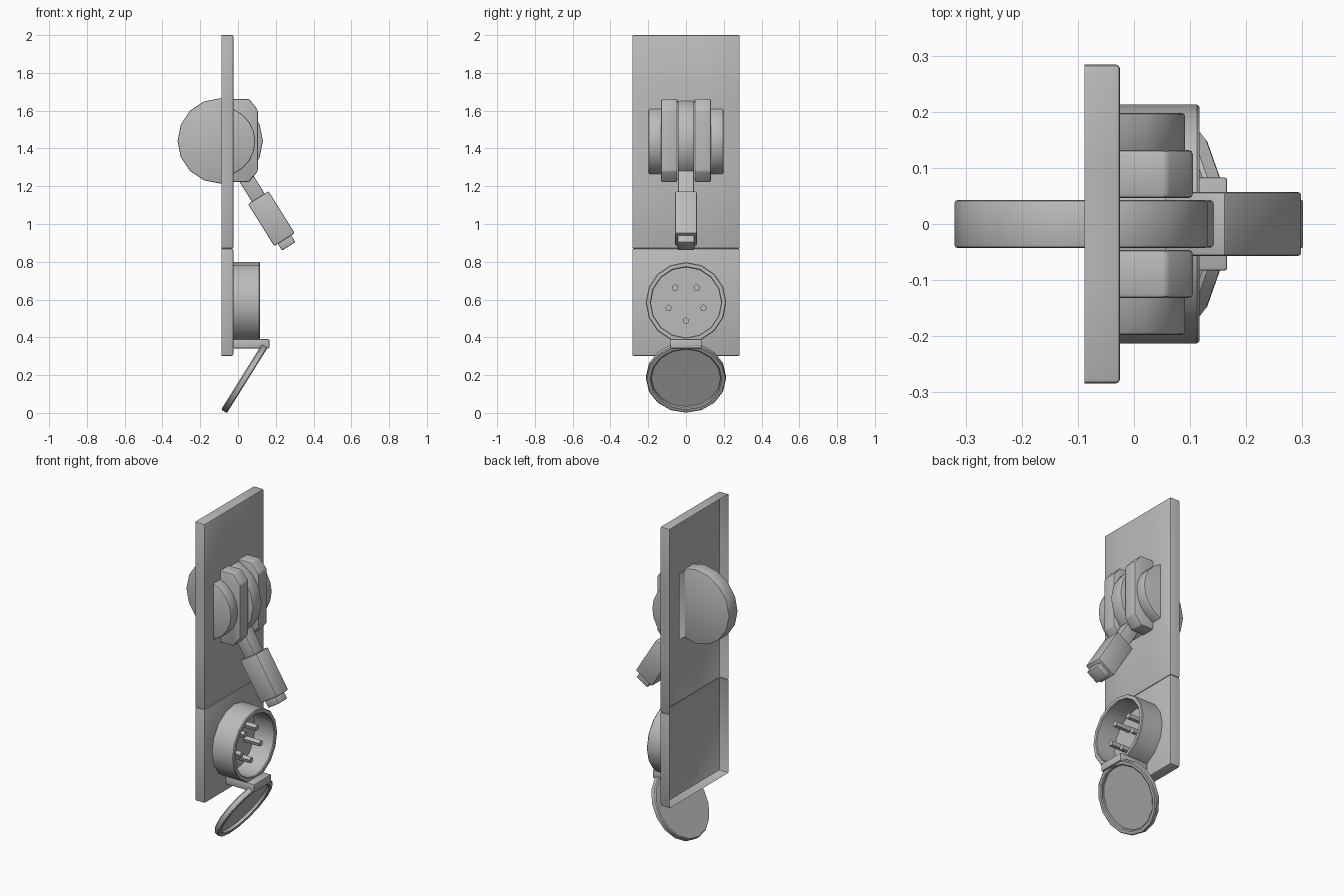
import bpy, bmesh, math
from mathutils import Matrix, Vector

if "Cube" in bpy.data.objects:
    bpy.data.objects.remove(bpy.data.objects["Cube"])

grey = bpy.data.materials.new("plain_grey")
grey.diffuse_color = (0.5, 0.5, 0.5, 1)
grey.use_nodes = True
grey.node_tree.nodes["Principled BSDF"].inputs["Base Color"].default_value = grey.diffuse_color


def frame(ax, ay, az, origin=(0, 0, 0)):
    m = Matrix((ax, ay, az)).transposed().to_4x4()
    m.translation = Vector(origin)
    return m


ALONG_Y = frame((1, 0, 0), (0, 0, 1), (0, -1, 0))
ALONG_X = frame((0, 1, 0), (0, 0, 1), (1, 0, 0))


def bevel_sharp(bm, width, segs=2):
    edges = [e for e in bm.edges if len(e.link_faces) == 2 and e.calc_face_angle(0) > math.radians(35)]
    bmesh.ops.bevel(bm, geom=edges, offset=width, segments=segs, profile=0.5, affect='EDGES', clamp_overlap=True)


def finish(name, bm):
    for f in bm.faces:
        f.smooth = True
    for e in bm.edges:
        e.smooth = len(e.link_faces) == 2 and e.calc_face_angle(0) < math.radians(30)
    me = bpy.data.meshes.new(name)
    bm.to_mesh(me)
    bm.free()
    me.materials.append(grey)
    ob = bpy.data.objects.new(name, me)
    bpy.context.collection.objects.link(ob)
    return ob


def stack(name, loops, m, bevel=0.0, cap_start=True, open_below=None):
    """Skin a list of equal-length loops of local points, cap the ends, place with m."""
    bm = bmesh.new()
    rings = [[bm.verts.new(p) for p in lp] for lp in loops]
    n = len(rings[0])
    for a, b in zip(rings, rings[1:]):
        for i in range(n):
            j = (i + 1) % n
            bm.faces.new((a[i], a[j], b[j], b[i]))
    bm.faces.new(rings[-1])
    if cap_start:
        bm.faces.new(rings[0][::-1])
    bm.normal_update()
    if open_below is not None:   # drop the hidden back face of a shell
        bmesh.ops.delete(bm, geom=[f for f in bm.faces if all(v.co.x < open_below for v in f.verts)], context='FACES')
        bm.normal_update()
    if bevel:
        bevel_sharp(bm, bevel)
    bm.transform(m)
    bm.normal_update()
    return finish(name, bm)


def prism(name, pts, h0, h1, m, bevel=0.0, **kw):
    return stack(name, [[(x, y, h) for x, y in pts] for h in (h0, h1)], m, bevel, **kw)


def circle(r, n, cx=0, cy=0, start=0.0):
    return [(cx + r * math.cos(start + math.tau * i / n), cy + r * math.sin(start + math.tau * i / n)) for i in range(n)]


def lathe(name, profile, n, m, **kw):
    return stack(name, [[(x, y, h) for x, y in circle(r, n)] for r, h in profile], m, **kw)


# Two open-backed panel trays meeting at a seam
BACK, FRONT, SEAM = -0.088, -0.025, 0.87


def tray(name, z0, z1, slot=None):
    bm = bmesh.new()
    bmesh.ops.create_cube(bm, size=1)
    bm.transform(Matrix.Translation(((BACK + FRONT) / 2, 0, (z0 + z1) / 2)) @ Matrix.Diagonal((FRONT - BACK, 0.568, z1 - z0, 1)))
    bm.normal_update()
    bmesh.ops.delete(bm, geom=[f for f in bm.faces if f.normal.x < -0.9], context='FACES')
    bm.normal_update()
    bevel_sharp(bm, 0.007)
    bm.normal_update()
    walls = [f for f in bm.faces if abs(f.normal.z) > 0.95 and abs(f.calc_center_median().z - SEAM) < 0.004]
    bmesh.ops.delete(bm, geom=walls, context='FACES')
    if slot:
        hy, s0, s1 = slot
        for co, no in (((0, hy, 0), (0, 1, 0)), ((0, -hy, 0), (0, 1, 0)), ((0, 0, s0), (0, 0, 1)), ((0, 0, s1), (0, 0, 1))):
            bmesh.ops.bisect_plane(bm, geom=bm.verts[:] + bm.edges[:] + bm.faces[:], plane_co=co, plane_no=no)
        bm.normal_update()
        hole = []
        for f in bm.faces:
            c = f.calc_center_median()
            if f.normal.x > 0.9 and abs(c.y) < hy and s0 < c.z < s1:
                hole.append(f)
        bmesh.ops.delete(bm, geom=hole, context='FACES')
    bm.normal_update()
    finish(name, bm)


tray("upper_panel", SEAM, 2.0, slot=(0.1, 1.24, 1.64))
tray("lower_panel", 0.302, SEAM)

# Switch wheel passing through the panel
CX, CZ = -0.094, 1.44
prism("switch_wheel", circle(0.226, 16, CX, CZ), -0.043, 0.043, ALONG_Y, 0.006)

# Brackets and rounded cheeks on both sides of the wheel
bracket = [(-0.025, 1.222), (0.058, 1.222), (0.105, 1.28), (0.105, 1.605), (0.058, 1.662), (-0.025, 1.662)]
half = math.acos((-0.025 - CX) / 0.185)
cheek = [(CX + 0.185 * math.cos(a), CZ - 0.003 + 0.185 * math.sin(a))
         for a in (half * (k / 4 - 1) for k in range(9))]
for side, s in (("left", 1), ("right", -1)):
    b0, b1 = sorted((s * 0.046, s * 0.132))
    c0, c1 = sorted((s * 0.125, s * 0.198))
    prism(side + "_bracket", bracket, b0, b1, ALONG_Y, 0.008, open_below=-0.02)
    prism(side + "_cheek", cheek, c0, c1, ALONG_Y, 0.006, open_below=-0.02)

# Lever running radially out of the wheel
d, nrm = Vector((0.53, -0.85)).normalized(), Vector((0.85, 0.53)).normalized()
hub = Vector((-0.083, 1.445))
for name, t0, t1, w, y in (("lever_neck", 0.15, 0.37, 0.04, 0.042),
                           ("lever_grip", 0.36, 0.622, 0.064, 0.057),
                           ("lever_tip", 0.61, 0.664, 0.042, 0.044)):
    rect = [hub + d * t + nrm * (w * k) for t, k in ((t0, -1), (t1, -1), (t1, 1), (t0, 1))]
    prism(name, [tuple(p) for p in rect], -y, y, ALONG_Y, 0.006)

# Socket cup with five pins
SZ = 0.585
cup = ALONG_X @ Matrix.Translation((0, SZ, 0))
lathe("socket_cup", [(0.213, -0.025), (0.213, 0.112), (0.209, 0.117), (0.19, 0.117), (0.186, 0.112), (0.186, -0.016)],
      16, cup, cap_start=False)
for i in range(5):
    a = -math.pi / 2 + math.tau * i / 5
    prism("socket_pin_%d" % (i + 1), circle(0.019, 5, 0.097 * math.cos(a), 0.097 * math.sin(a), math.pi / 2),
          -0.02, 0.09, cup)

# Hinge block under the cup
prism("lid_hinge", [(-0.025, 0.342), (0.166, 0.342), (0.166, 0.39), (-0.025, 0.39)], -0.083, 0.083, ALONG_Y, 0.005)

# Open lid hanging from the hinge
up = Vector((0.53, 0, 0.85)).normalized()
out = Vector((0, 1, 0)).cross(up)
lathe("socket_lid", [(0.206, -0.018), (0.212, -0.012), (0.212, 0.013), (0.207, 0.018), (0.19, 0.018), (0.184, 0.013), (0.184, -0.002)],
      16, frame((0, 1, 0), up, out, (0.038, 0, 0.188)))
